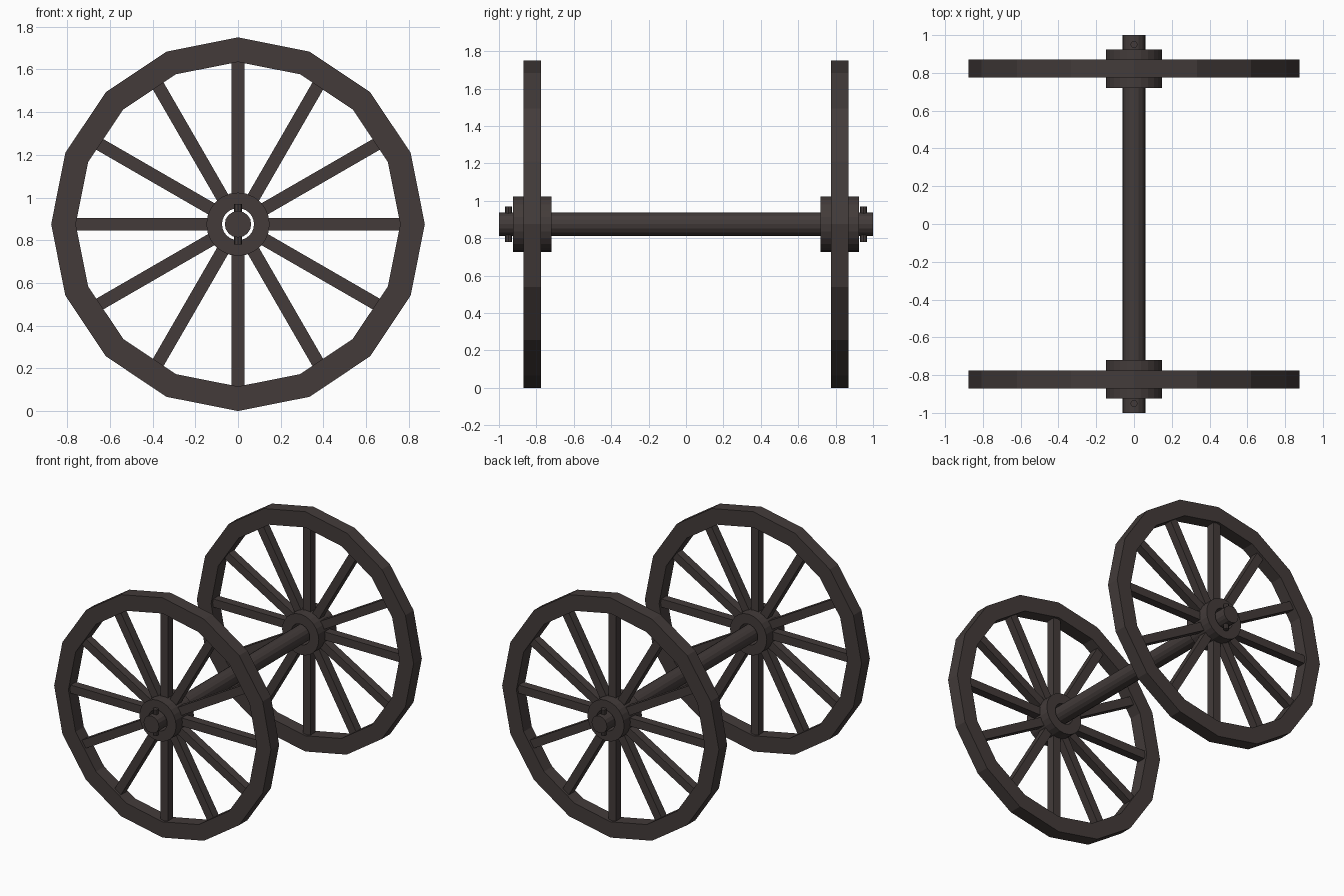
import bpy, math
from mathutils import Matrix

cube = bpy.data.objects.get("Cube")
if cube:
    bpy.data.objects.remove(cube, do_unlink=True)

AXLE_Z = 0.875

wood = bpy.data.materials.new("dark_wood")
wood.use_nodes = True
colour = (0.056, 0.044, 0.042, 1)
wood.diffuse_color = colour
bsdf = wood.node_tree.nodes["Principled BSDF"]
bsdf.inputs["Base Color"].default_value = colour
bsdf.inputs["Roughness"].default_value = 0.9


def add_mesh(name, verts, faces):
    mesh = bpy.data.meshes.new(name)
    mesh.from_pydata(verts, [], faces)
    mesh.materials.append(wood)
    obj = bpy.data.objects.new(name, mesh)
    bpy.context.collection.objects.link(obj)
    return obj


def tube(name, outer, inner, y0, y1, sides):
    """Flat-sided ring around the axle line."""
    section = [(outer, y0), (outer, y1), (inner, y1), (inner, y0)]
    verts, faces = [], []
    for i in range(sides):
        a = math.tau * i / sides
        verts += [(r * math.sin(a), y, AXLE_Z + r * math.cos(a)) for r, y in section]
        j = (i + 1) % sides
        for k in range(4):
            m = (k + 1) % 4
            faces.append((i * 4 + k, i * 4 + m, j * 4 + m, j * 4 + k))
    return add_mesh(name, verts, faces)


def cylinder(name, radius, length, sides, location, rotation=(0, 0, 0)):
    bpy.ops.mesh.primitive_cylinder_add(vertices=sides, radius=radius, depth=length,
                                        location=location, rotation=rotation)
    obj = bpy.context.object
    obj.name = name
    obj.data.materials.append(wood)
    return obj


def spoke(name, y, angle):
    """Square bar running from inside the hub to the rim."""
    bpy.ops.mesh.primitive_cube_add(size=1)
    obj = bpy.context.object
    obj.name = name
    obj.data.transform(Matrix.Translation((0, 0, 0.43)) @ Matrix.Diagonal((0.06, 0.06, 0.66, 1)))
    obj.location = (0, y, AXLE_Z)
    obj.rotation_euler = (0, angle, 0)
    obj.data.materials.append(wood)


# Axle
cylinder("axle", 0.062, 2.0, 16, (0, 0, AXLE_Z), (math.pi / 2, 0, 0))

# Wheels, with hubs, spokes and linchpins
for side, s in (("front", -1), ("back", 1)):
    def span(a, b):
        return (a, b) if s > 0 else (-b, -a)

    tube(side + "_rim", 0.875, 0.76, *span(0.775, 0.87), 16)
    tube(side + "_hub", 0.148, 0.075, *span(0.72, 0.925), 24)
    for i in range(12):
        spoke(f"{side}_spoke_{i + 1}", s * 0.8225, math.tau * i / 12)
    cylinder(side + "_linchpin", 0.019, 0.19, 8, (0, s * 0.95, AXLE_Z))

# Consistent outward normals
import bmesh
for obj in bpy.data.objects:
    if obj.type == 'MESH' and ("rim" in obj.name or "hub" in obj.name):
        bm = bmesh.new()
        bm.from_mesh(obj.data)
        bmesh.ops.recalc_face_normals(bm, faces=bm.faces)
        bm.to_mesh(obj.data)
        bm.free()
